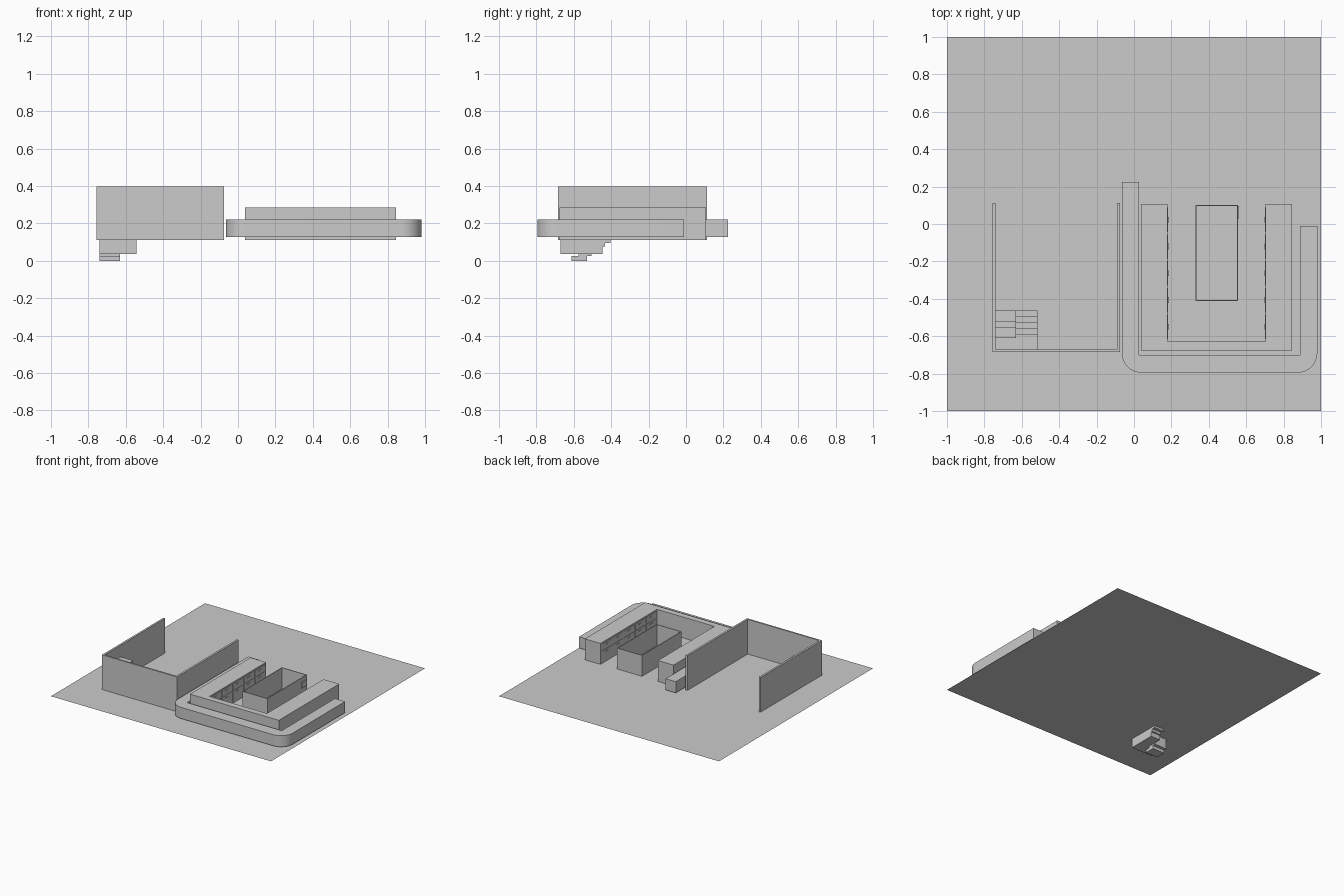
import bpy, bmesh
from math import sin, cos, pi, radians

if "Cube" in bpy.data.objects:
    bpy.data.objects.remove(bpy.data.objects["Cube"])

FLOOR = 0.112


def prism(name, pts, z0, z1):
    bm = bmesh.new()
    face = bm.faces.new([bm.verts.new((x, y, z0)) for x, y in pts])
    if z1 > z0:
        ext = bmesh.ops.extrude_face_region(bm, geom=[face])
        bmesh.ops.translate(bm, vec=(0, 0, z1 - z0),
                            verts=[v for v in ext["geom"] if isinstance(v, bmesh.types.BMVert)])
        bmesh.ops.recalc_face_normals(bm, faces=bm.faces)
    me = bpy.data.meshes.new(name)
    bm.to_mesh(me)
    bm.free()
    ob = bpy.data.objects.new(name, me)
    bpy.context.collection.objects.link(ob)
    return ob


def box(name, x0, x1, y0, y1, z0, z1):
    return prism(name, [(x0, y0), (x1, y0), (x1, y1), (x0, y1)], z0, z1)


def arc(cx, cy, r, a0, a1, n=12):
    return [(cx + r * cos(radians(a0 + (a1 - a0) * i / n)),
             cy + r * sin(radians(a0 + (a1 - a0) * i / n))) for i in range(n + 1)]


def u_shape(x0, x1, y0, y1, t_side, t_front, right_side=None):
    r = right_side or t_side
    return [(x0, y0), (x1, y0), (x1, y1), (x1 - r, y1), (x1 - r, y0 + t_front),
            (x0 + t_side, y0 + t_front), (x0 + t_side, y1), (x0, y1)]


# floor sheet
box("floor", -1, 1, -1, 1, FLOOR, FLOOR)

# room walls, open at the back
prism("room_walls", u_shape(-0.757, -0.075, -0.685, 0.113, 0.016, 0.014), FLOOR, 0.397)

# bar counter with two rounded front corners
outline = (arc(0.04, -0.69, 0.105, 180, 270) + arc(0.875, -0.69, 0.105, 270, 360)
           + [(0.98, -0.01), (0.888, -0.01), (0.888, -0.70),
              (0.028, -0.70), (0.028, 0.225), (-0.065, 0.225)])
counter = prism("bar_counter", outline, 0.128, 0.22)
bpy.context.view_layer.objects.active = counter
counter.select_set(True)
bpy.ops.object.shade_smooth_by_angle(angle=radians(30))

# kitchen cabinets
prism("cabinets", u_shape(0.038, 0.845, -0.677, 0.107, 0.142, 0.05), FLOOR, 0.284)

# drawer and door fronts with pulls on both inner faces
n, y_start, pitch = 5, -0.615, 0.143
for side, x, d in (("left", 0.18, 1), ("right", 0.703, -1)):
    for i in range(n):
        y0 = y_start + i * pitch
        y1 = y0 + pitch - 0.012
        for kind, z0, z1 in (("door", 0.125, 0.215), ("drawer", 0.225, 0.272)):
            label = f"{side}_{kind}_{i + 1}"
            xs = sorted((x, x + 0.003 * d))
            box(label, *xs, y0, y1, z0, z1)
            xs = sorted((x + 0.003 * d, x + 0.006 * d))
            yc = (y0 + y1) / 2
            zc = z1 - 0.02
            box(label + "_pull", *xs, yc - 0.015, yc + 0.015, zc - 0.004, zc + 0.004)

# island: thin open box with a side handle
x0, x1, y0, y1, t = 0.328, 0.556, -0.413, 0.102, 0.006
prism("island_shell", u_shape(x0, x1, y0, y1, t, t), FLOOR, 0.284)
box("island_back", x0 + t, x1 - t, y1 - t, y1, FLOOR, 0.284)
box("island_handle", x1, x1 + 0.006, 0.03, 0.095, 0.2, 0.25)

# upper stairs: right flight climbs forward, landing, left flight climbs back
XL, XM, XR, YB = -0.741, -0.63, -0.515, -0.463
for i in range(4):
    y = YB - 0.031 * i
    box(f"right_step_{i + 1}", XM, XR, y - 0.031, y, FLOOR, FLOOR + 0.021 * (i + 1))
box("stair_landing", XL, XR, -0.671, -0.61, FLOOR, 0.215)
box("stair_landing_side", XM, XR, -0.61, -0.587, FLOOR, 0.215)
for i, (a, b) in enumerate(((-0.61, -0.555), (-0.555, -0.52), (-0.52, YB))):
    box(f"left_step_{i + 1}", XL, XM, a, b, FLOOR, 0.243 + 0.028 * i)

# lower stairs beneath the floor
box("lower_landing", XL, -0.543, -0.671, -0.51, 0.037, FLOOR)
for i, (a, b, z) in enumerate(((-0.51, -0.447, 0.037), (-0.447, -0.434, 0.075),
                               (-0.434, -0.405, 0.095))):
    box(f"lower_right_step_{i + 1}", XM, -0.543, a, b, z, FLOOR)
box("lower_left_step_1", XL, XM, -0.575, -0.505, 0.026, 0.037)
box("lower_left_step_2", XL, XM, -0.612, -0.53, 0.0, 0.026)
